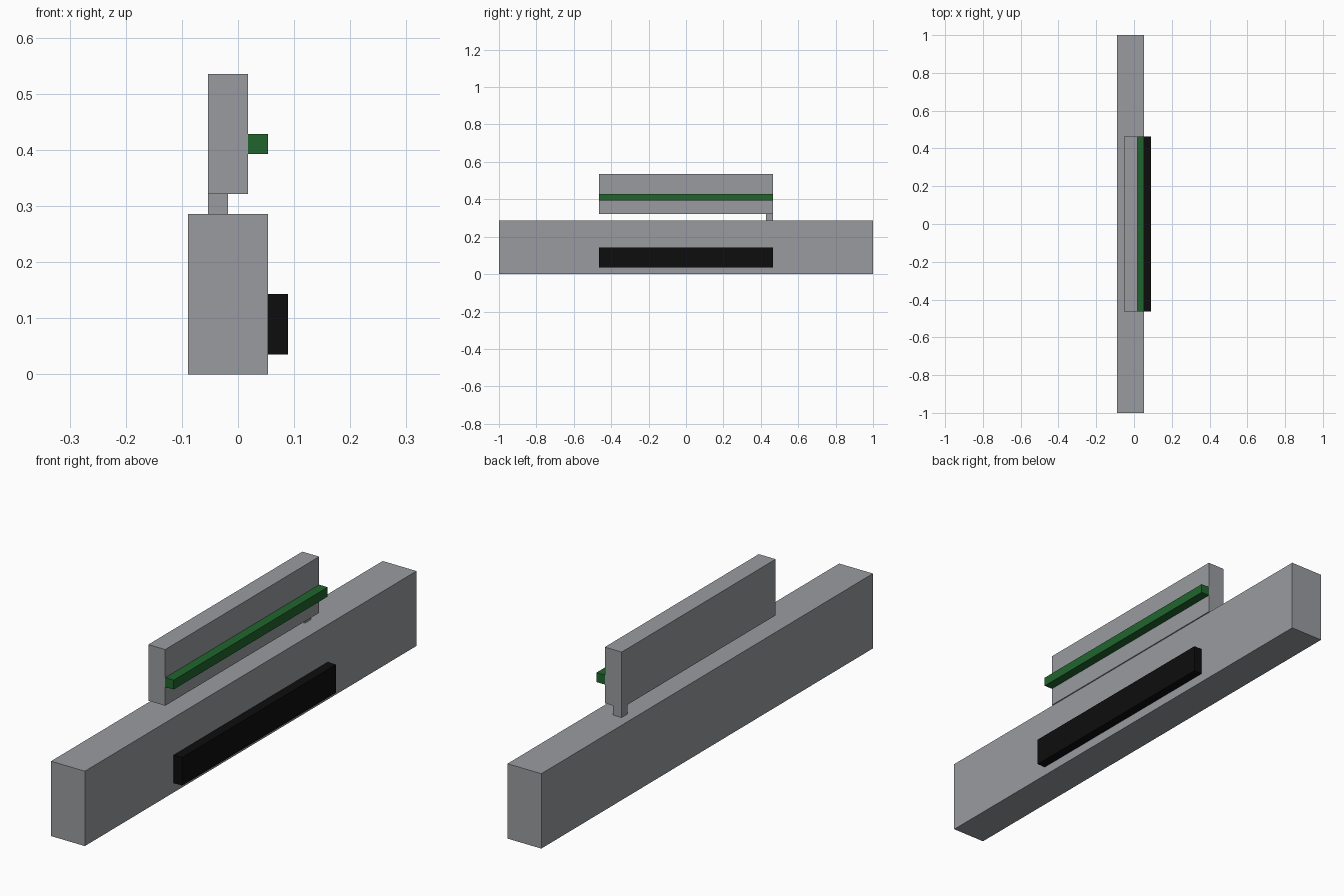
import bpy
import bmesh
from mathutils import Vector

if "Cube" in bpy.data.objects:
    bpy.data.objects.remove(bpy.data.objects["Cube"])

U = 1 / 28  # the whole model sits on this module


def material(name, rgb):
    m = bpy.data.materials.new(name)
    m.diffuse_color = (*rgb, 1)
    m.use_nodes = True
    m.node_tree.nodes["Principled BSDF"].inputs["Base Color"].default_value = m.diffuse_color
    return m


grey = material("light_grey", (0.32, 0.33, 0.35))
green = material("dark_green", (0.015, 0.13, 0.027))
black = material("black", (0.004, 0.004, 0.004))


def box(name, lo, hi, mat):
    """Box between two corners given in modules."""
    lo, hi = Vector(lo) * U, Vector(hi) * U
    bm = bmesh.new()
    bmesh.ops.create_cube(bm, size=1)
    for v in bm.verts:
        v.co = [(lo[i] if v.co[i] < 0 else hi[i]) for i in range(3)]
    mesh = bpy.data.meshes.new(name)
    bm.to_mesh(mesh)
    bm.free()
    mesh.materials.append(mat)
    ob = bpy.data.objects.new(name, mesh)
    bpy.context.collection.objects.link(ob)
    return ob


# Long base beam with a black plate on its right side
box("base_beam", (-2.5, -28, 0), (1.5, 28, 8), grey)
box("side_plate", (1.5, -13, 1), (2.5, 13, 4), black)

# Upper panel held by one small post at the back end
box("support_post", (-1.5, 12, 8), (-0.5, 13, 9), grey)
box("upper_panel", (-1.5, -13, 9), (0.5, 13, 15), grey)

# Green rail along the panel
box("green_rail", (0.5, -13, 11), (1.5, 13, 12), green)
